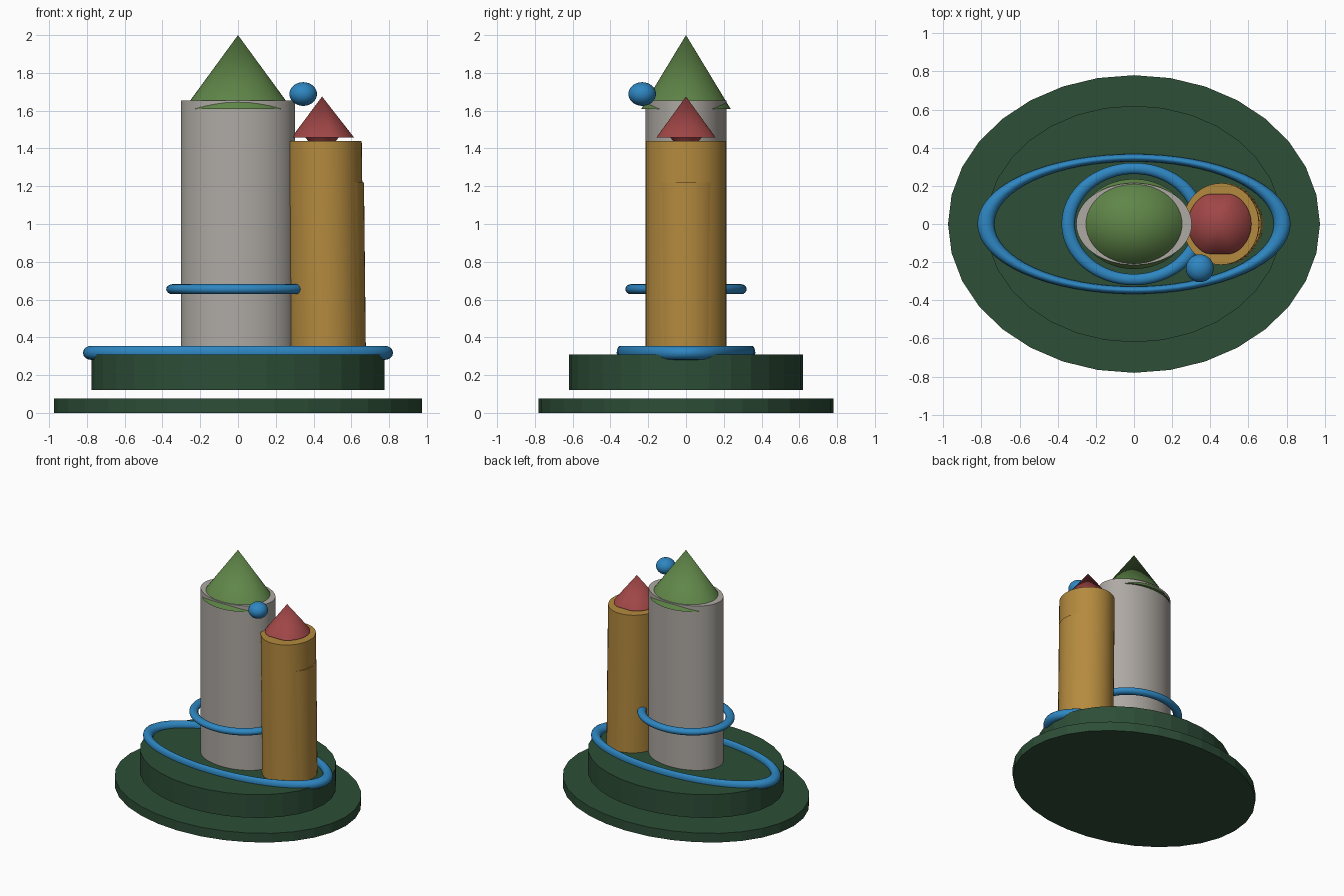
import bpy, bmesh, math

cube = bpy.data.objects.get("Cube")
if cube:
    bpy.data.objects.remove(cube, do_unlink=True)


def material(name, r, g, b):
    """Make a flat material from 0-255 display values."""
    lin = [((c / 255 + 0.055) / 1.055) ** 2.4 for c in (r, g, b)] + [1]
    mat = bpy.data.materials.new(name)
    mat.use_nodes = True
    mat.diffuse_color = lin
    mat.node_tree.nodes["Principled BSDF"].inputs["Base Color"].default_value = lin
    return mat


dark_green = material("dark green", 45, 78, 55)
leaf_green = material("leaf green", 95, 133, 72)
stone_grey = material("stone grey", 174, 169, 163)
ochre = material("ochre", 180, 138, 62)
brick_red = material("brick red", 160, 70, 70)
blue = material("blue", 46, 134, 193)


def round_edge(t):
    return math.cos(t), math.sin(t)


def pinched_edge(t):
    """Circle gently pinched at the front and back."""
    return math.cos(t), math.sin(t) * (1 - 0.09 * abs(math.sin(t)) ** 16)


def loft(name, rings, mat, sides=48, edge=round_edge, smooth=True):
    """Join elliptical rings (centre x, z, x radius, y radius); zero radius is a tip."""
    bm = bmesh.new()
    loops = []
    for cx, z, rx, ry in rings:
        if rx == 0:
            loops.append([bm.verts.new((cx, 0, z))])
            continue
        pts = [edge(math.tau * i / sides) for i in range(sides)]
        loops.append([bm.verts.new((cx + rx * x, ry * y, z)) for x, y in pts])
    for low, high in zip(loops, loops[1:]):
        for i in range(sides):
            j = (i + 1) % sides
            if len(high) == 1:
                bm.faces.new((low[i], low[j], high[0]))
            else:
                bm.faces.new((low[i], low[j], high[j], high[i]))
    for loop in (loops[0], loops[-1]):
        if len(loop) > 1:
            bm.faces.new(loop)
    bmesh.ops.recalc_face_normals(bm, faces=bm.faces)
    mesh = bpy.data.meshes.new(name)
    bm.to_mesh(mesh)
    bm.free()
    obj = bpy.data.objects.new(name, mesh)
    bpy.context.collection.objects.link(obj)
    finish(obj, name, mat, smooth)


def finish(obj, name, mat, smooth=True):
    obj.name = name
    obj.data.materials.append(mat)
    bpy.ops.object.select_all(action="DESELECT")
    obj.select_set(True)
    bpy.context.view_layer.objects.active = obj
    if smooth:
        bpy.ops.object.shade_smooth_by_angle(angle=math.radians(35))


def ring(name, z, major, minor, y_scale, z_scale):
    bpy.ops.mesh.primitive_torus_add(location=(0, 0, z), major_radius=major,
                                     minor_radius=minor, major_segments=64,
                                     minor_segments=16)
    obj = bpy.context.object
    obj.scale = (1, y_scale, z_scale)
    finish(obj, name, blue)


# Stepped oval base
loft("base_plate", [(0, 0, 0.975, 0.78), (0, 0.075, 0.975, 0.78)],
     dark_green, sides=32, smooth=False)
loft("base_step", [(0, 0.12, 0.775, 0.62), (0, 0.31, 0.775, 0.62)],
     dark_green, sides=32, smooth=False)

# Main tower and its roof
loft("main_tower", [(0, 0.31, 0.303, 0.215), (0, 1.655, 0.303, 0.215)], stone_grey)
loft("main_roof", [(0, 1.61, 0.285, 0.236), (0, 2, 0, 0)], leaf_green)

# Side tower leaning slightly inwards, with a thickened lower wall
loft("side_tower", [(0.469, 0.31, 0.201, 0.214), (0.455, 1.44, 0.2, 0.214)], ochre)
loft("side_tower_buttress", [(0.487, 0.31, 0.19, 0.19), (0.482, 1.22, 0.185, 0.19)], ochre)
loft("side_roof_neck", [(0.445, 1.435, 0.07, 0.065), (0.445, 1.46, 0.09, 0.085)], brick_red)
loft("side_roof", [(0.449, 1.457, 0.166, 0.172), (0.445, 1.675, 0, 0)],
     brick_red, sides=64, edge=pinched_edge)

# Rings around the base and the main tower
ring("base_ring", 0.318, 0.777, 0.044, 0.447, 0.85)
ring("tower_ring", 0.655, 0.345, 0.035, 0.845, 0.76)

# Floating ball
bpy.ops.mesh.primitive_uv_sphere_add(segments=32, ring_count=16, radius=0.073,
                                     location=(0.345, -0.232, 1.688))
ball = bpy.context.object
ball.scale = (1, 1, 0.86)
finish(ball, "ball", blue)
